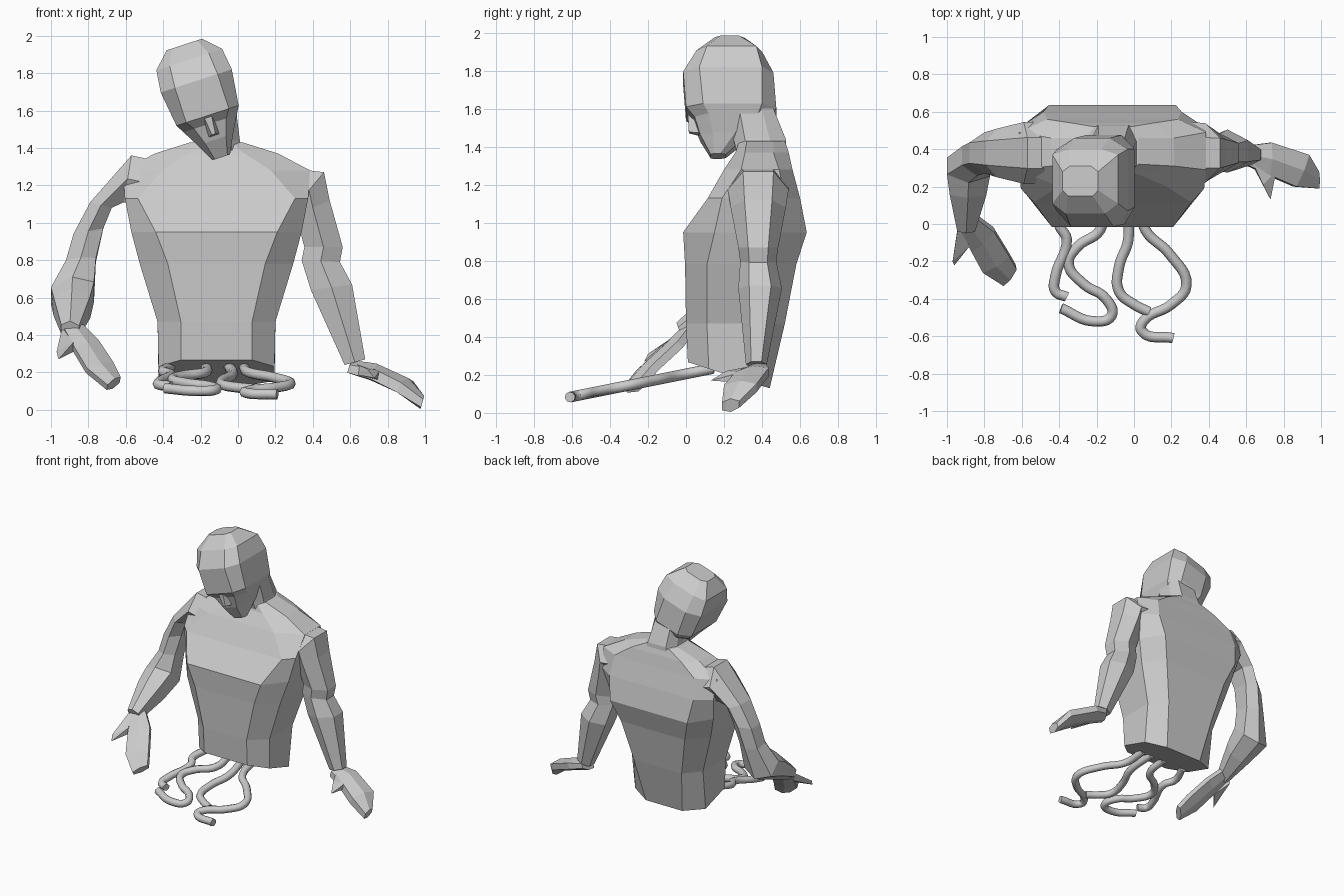
import bpy, bmesh
from mathutils import Vector


def make_object(name, bm):
    bmesh.ops.recalc_face_normals(bm, faces=bm.faces)
    mesh = bpy.data.meshes.new(name)
    bm.to_mesh(mesh)
    bm.free()
    obj = bpy.data.objects.new(name, mesh)
    bpy.context.collection.objects.link(obj)
    return obj


def loft(name, rings):
    """Skin a list of equal-length point rings and cap both ends."""
    bm = bmesh.new()
    loops = [[bm.verts.new(p) for p in ring] for ring in rings]
    n = len(loops[0])
    for a, b in zip(loops, loops[1:]):
        for i in range(n):
            j = (i + 1) % n
            bm.faces.new((a[i], a[j], b[j], b[i]))
    bm.faces.new(loops[0])
    bm.faces.new(loops[-1])
    return make_object(name, bm)


def ring8(h, fx, fy, sx, s1, s2, bx, by):
    """Mirrored eight-sided section: front, two side points, back."""
    half = [(fx, fy), (sx, s1), (sx, s2), (bx, by)]
    return [(x, y, h) for x, y in half] + [(-x, y, h) for x, y in reversed(half)]


def limb(name, rings):
    """Six-sided limb; each ring is outer edge, inner edge, depth half-vector."""
    out = []
    for o, i, d in rings:
        o, i, d = Vector(o), Vector(i), Vector(d)
        c, a = (o + i) / 2, (o - i) / 2
        out.append([c + a + d * .5, c + d, c - a + d * .6,
                    c - a - d * .6, c - d, c + a - d * .5])
    return loft(name, out)


def hull(name, pts):
    bm = bmesh.new()
    for p in pts:
        bm.verts.new(p)
    bmesh.ops.convex_hull(bm, input=bm.verts)
    return make_object(name, bm)


# Torso, cut off at a slanted waist
torso = [ring8(*r) for r in (
    (.27, .19, .01, .31, .12, .36, .16, .44),
    (.47, .19, .00, .315, .11, .40, .21, .52),
    (.78, .26, -.005, .41, .11, .44, .28, .58),
    (.95, .325, -.015, .455, .15, .47, .34, .635),
    (1.13, .42, .115, .49, .19, .52, .37, .60),
    (1.28, .29, .20, .50, .29, .49, .35, .56),
    (1.37, .15, .26, .33, .31, .46, .22, .54),
    (1.43, .08, .28, .14, .32, .46, .10, .52))]
torso = [[(x - .115, y, z - (.32 * y if k == 0 else 0)) for x, y, z in r]
         for k, r in enumerate(torso)]
loft("torso", torso)

# Neck
loft("neck", [[(x + cx, y, z) for x, y, z in ring8(*r)] for cx, r in (
    (-.11, (1.36, .08, .27, .14, .32, .46, .10, .53)),
    (-.11, (1.44, .07, .25, .12, .31, .44, .08, .525)),
    (-.12, (1.60, .06, .22, .11, .28, .40, .07, .46)))])


# Head, leaning towards -x
def lean(w, y, h):
    return (-.09 - .31 * h + .95 * w, y, 1.35 + .95 * h + .31 * w)


head = [ring8(*r) for r in (
    (.00, .035, .13, .05, .15, .18, .03, .21),
    (.10, .06, .075, .10, .14, .26, .06, .32),
    (.19, .09, .045, .15, .12, .38, .09, .45),
    (.235, .12, .00, .175, .09, .40, .10, .475),
    (.43, .12, -.015, .20, .07, .40, .10, .46),
    (.55, .11, .055, .185, .11, .37, .09, .40),
    (.635, .07, .15, .10, .18, .28, .06, .31))]
loft("head", [[lean(*p) for p in r] for r in head])
hull("nose", [lean(*p) for p in (
    (-.02, .01, .23), (.02, .01, .23), (-.01, .015, .13), (.01, .015, .13),
    (-.035, .085, .12), (.035, .085, .12), (-.03, .08, .23), (.03, .08, .23))])

# Straight arm on the +x side
Y = .38
limb("left_arm", [
    ((.22, Y, 1.30), (.15, Y, 1.10), (0, .17, 0)),
    ((.46, Y, 1.27), (.30, Y, 1.08), (0, .16, 0)),
    ((.49, Y, 1.12), (.31, Y, 1.04), (0, .145, 0)),
    ((.56, Y, .87), (.355, Y, .87), (0, .105, 0)),
    ((.545, Y, .79), (.34, Y, .80), (0, .095, 0)),
    ((.61, .39, .67), (.39, .39, .64), (0, .115, 0)),
    ((.68, .37, .27), (.57, .37, .24), (0, .055, 0))])
limb("left_hand", [
    ((.62, .42, .24), (.59, .32, .22), (.01, 0, .035)),
    ((.73, .435, .215), (.72, .26, .19), (.015, 0, .045)),
    ((.93, .37, .13), (.86, .20, .12), (.015, 0, .045)),
    ((.985, .28, .045), (.985, .19, .035), (.01, 0, .035))])
hull("left_thumb", [(.62, .36, .25), (.62, .34, .19), (.76, .28, .21),
                    (.75, .27, .16), (.69, .21, .22), (.73, .13, .17)])

# Bent arm on the -x side, forearm reaching forward
limb("right_arm", [
    ((-.38, Y, 1.32), (-.38, Y, 1.06), (0, .17, 0)),
    ((-.57, Y, 1.36), (-.61, Y, 1.11), (0, .165, 0)),
    ((-.79, Y, 1.11), (-.675, Y, 1.08), (0, .13, 0)),
    ((-.88, Y, .94), (-.72, Y, .97), (0, .11, 0)),
    ((-.92, .365, .79), (-.76, .35, .80), (0, .10, -.02)),
    ((-1.0, .31, .61), (-.77, .31, .63), (0, .09, -.09)),
    ((-.985, .17, .55), (-.79, .17, .55), (0, .03, -.10)),
    ((-.945, -.03, .43), (-.85, -.03, .42), (0, .02, -.05))])
T = (.005, -.024, .027)
limb("right_hand", [
    ((-.93, -.02, .42), (-.83, .03, .44), T),
    ((-.87, -.14, .31), (-.75, -.03, .36), T),
    ((-.81, -.25, .21), (-.67, -.16, .24), T),
    ((-.70, -.32, .12), (-.63, -.23, .16), T)])
hull("right_thumb", [(-.94, -.01, .44), (-.94, .0, .38), (-.88, -.12, .36),
                     (-.88, -.11, .31), (-.97, -.20, .31), (-.96, -.22, .27)])

# Loose tubes trailing out of the waist on a gentle slope
tubes = (
    ((-.36, .14), (-.40, 0), (-.36, -.08), (-.42, -.28), (-.42, -.36), (-.36, -.39)),
    ((-.17, .14), (-.18, -.03), (-.30, -.12), (-.35, -.21), (-.27, -.32),
     (-.15, -.40), (-.12, -.49), (-.22, -.52), (-.39, -.45)),
    ((-.05, .14), (-.03, -.08), (-.08, -.23), (-.08, -.36), (0, -.43), (.08, -.47)),
    ((.03, .14), (.06, -.03), (.19, -.16), (.28, -.33), (.20, -.43),
     (.05, -.52), (.04, -.57), (.21, -.61)))
for k, path in enumerate(tubes):
    curve = bpy.data.curves.new(f"tube_{k + 1}", 'CURVE')
    curve.dimensions = '3D'
    curve.bevel_depth = .028
    curve.bevel_resolution = 2
    curve.resolution_u = 6
    curve.use_fill_caps = True
    spline = curve.splines.new('BEZIER')
    spline.bezier_points.add(len(path) - 1)
    for bp, (x, y) in zip(spline.bezier_points, path):
        bp.co = (x, y, .205 + .2 * y)
        bp.handle_left_type = bp.handle_right_type = 'AUTO'
    bpy.context.collection.objects.link(bpy.data.objects.new(f"tube_{k + 1}", curve))
